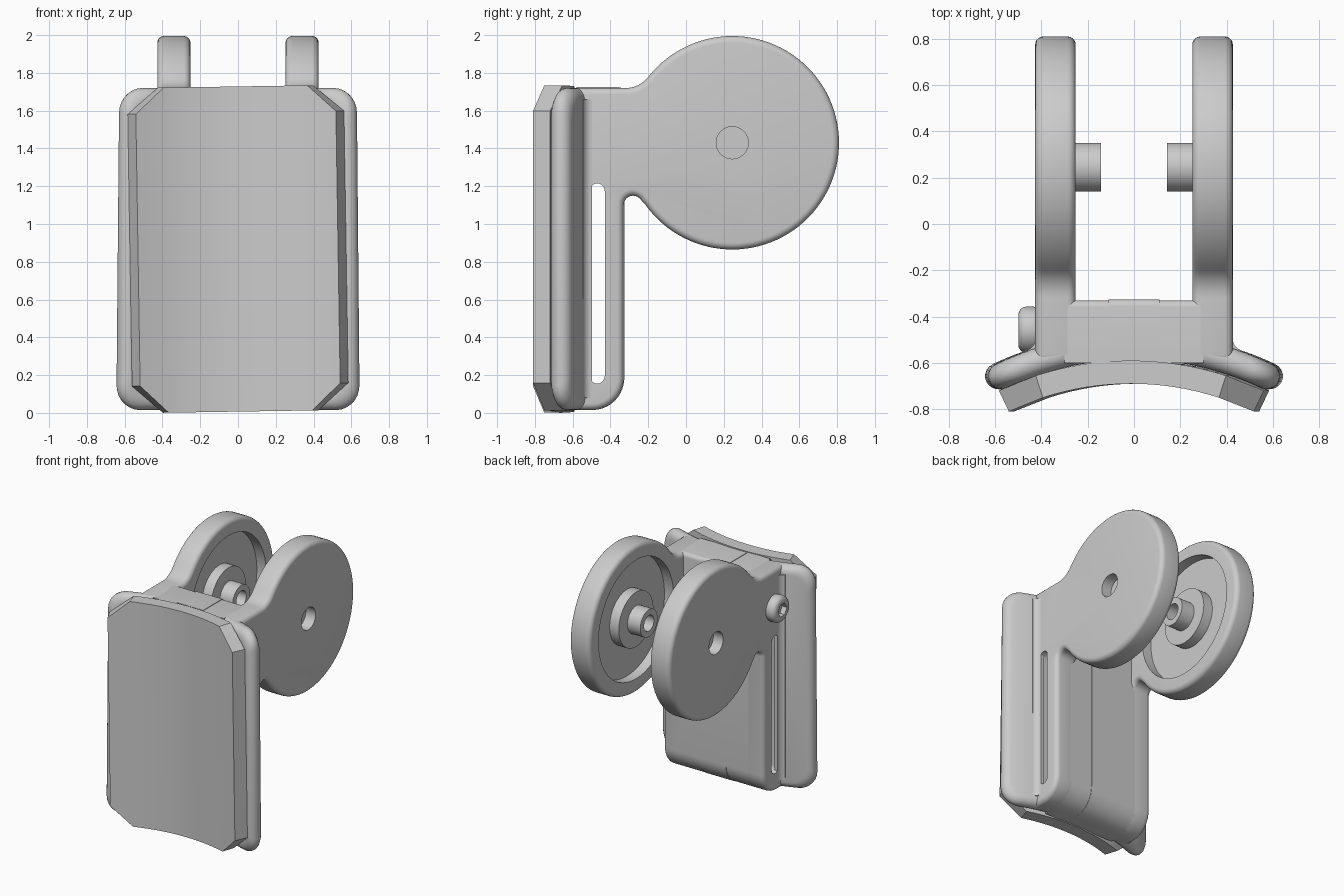
import bpy, bmesh
from math import sin, cos, pi, radians, degrees
from mathutils import Matrix, Vector

cube = bpy.data.objects.get("Cube")
if cube:
    bpy.data.objects.remove(cube, do_unlink=True)

grey = bpy.data.materials.new("plain grey")
grey.use_nodes = True
grey.diffuse_color = (0.6, 0.6, 0.6, 1)
grey.node_tree.nodes["Principled BSDF"].inputs["Base Color"].default_value = (0.6, 0.6, 0.6, 1)

HUB_Y, HUB_Z, HUB_R = 0.245, 1.43, 0.565
ARC_Y = -1.92           # axis of the curved pad
BACK, TOP, BOTTOM = -0.33, 1.72, 0.015


def add_object(name, bm):
    bmesh.ops.recalc_face_normals(bm, faces=bm.faces)
    mesh = bpy.data.meshes.new(name)
    bm.to_mesh(mesh)
    bm.free()
    mesh.materials.append(grey)
    obj = bpy.data.objects.new(name, mesh)
    bpy.context.collection.objects.link(obj)
    return obj


def arc(cx, cy, r, a0, a1, n):
    angles = [radians(a0 + (a1 - a0) * i / n) for i in range(n + 1)]
    return [(cx + r * cos(a), cy + r * sin(a)) for a in angles]


def prism(name, points, offset):
    """Extrude a closed outline of 3D points by an offset."""
    bm = bmesh.new()
    face = bm.faces.new([bm.verts.new(p) for p in points])
    new = bmesh.ops.extrude_face_region(bm, geom=[face])["geom"]
    verts = [v for v in new if isinstance(v, bmesh.types.BMVert)]
    bmesh.ops.translate(bm, verts=verts, vec=offset)
    return add_object(name, bm)


def side_prism(name, points, x0, x1):
    return prism(name, [(x0, y, z) for y, z in points], (x1 - x0, 0, 0))


def side_cylinder(name, y, z, r, x0, x1, n=48):
    return side_prism(name, arc(y, z, r, 0, 360 - 360 / n, n - 1), x0, x1)


def curved_plate(name, layers, taper=0.0):
    """Stack outlines around the pad axis: (radius, [(angle, low z, high z), ...])."""
    bm = bmesh.new()
    rings = []
    for r, columns in layers:
        outline = [(a, lo) for a, lo, hi in columns] + [(a, hi) for a, lo, hi in columns[::-1]]
        rings.append([bm.verts.new((r * sin(radians(a)) * (1 - taper * z),
                                    ARC_Y + r * cos(radians(a)), z)) for a, z in outline])
    n = len(rings[0])
    for a, b in zip(rings, rings[1:]):
        for i in range(n):
            j = (i + 1) % n
            bm.faces.new((a[i], a[j], b[j], b[i]))
    for ring in (rings[0], rings[-1]):
        for i in range(n // 2 - 1):
            bm.faces.new((ring[i], ring[i + 1], ring[n - 2 - i], ring[n - 1 - i]))
    return add_object(name, bm)


def rounded_columns(half, radius, inset):
    """Columns of a rounded rectangle bent round the pad axis."""
    edge, lo, hi = half - degrees(inset / 1.39), BOTTOM + inset, TOP - inset
    corner = []
    for i in range(8):
        t = pi / 2 * i / 7
        dz = radius * (1 - sin(t))
        corner.append((edge - degrees(radius / 1.39) * (1 - cos(t)), lo + dz, hi - dz))
    middle = [(-18 + 36 * i / 16, lo, hi) for i in range(17)]
    return [(-a, z0, z1) for a, z0, z1 in corner] + middle + corner[::-1]


def bevel(obj, width, segments=5):
    mod = obj.modifiers.new("round", 'BEVEL')
    mod.width, mod.segments = width, segments
    mod.limit_method, mod.angle_limit = 'ANGLE', radians(50)
    mod.use_clamp_overlap = False


def cut(obj, cutter):
    mod = obj.modifiers.new("cut", 'BOOLEAN')
    mod.operation, mod.solver, mod.object = 'DIFFERENCE', 'EXACT', cutter
    cutter.hide_render = True


def mirror(obj):
    obj.modifiers.new("mirror", 'MIRROR').use_axis[0] = True


parts = []

# Concave front pad with clipped corners, tilted very slightly
clipped = ([(-25.5, 0.15, 1.59)] + [(-18 + 36 * i / 16, 0.007, 1.728) for i in range(17)]
           + [(25.5, 0.15, 1.59)])
pad = curved_plate("front_pad", [(1.23, clipped), (1.33, clipped)])
pivot = Matrix.Translation(Vector((0, 0, 0.87)))
pad.data.transform(pivot @ Matrix.Rotation(radians(-0.9), 4, 'Y') @ pivot.inverted())
parts.append(pad)

# Flange behind the pad with a fully rounded rim
layers = []
for i in range(11):
    phi = pi * (i / 10 - 0.5)
    layers.append((1.3925 + 0.0575 * sin(phi), rounded_columns(27.3, 0.13, 0.0575 * (1 - cos(phi)))))
flange = curved_plate("flange", layers, taper=0.014)
parts.append(flange)

# Side arms: straight leg, neck and round cheek in one outline
foot = [(-0.6, BOTTOM)] + arc(-0.5, BOTTOM + 0.17, 0.17, 270, 360, 10)
outline = (foot + arc(-0.28, 1.10, 0.05, 180, 32, 10)
           + arc(HUB_Y, HUB_Z, HUB_R, 212, 502, 84)[1:]
           + arc(-0.319, 1.87, 0.15, 322, 270, 8)[1:] + [(-0.6, TOP)])
arm = side_prism("side_arm", outline, 0.252, 0.427)
bevel(arm, 0.035)
parts.append(arm)

# Block joining the arms, with a slim centre strip
block = side_prism("centre_block", foot + arc(BACK - 0.03, TOP - 0.03, 0.03, 0, 90, 5) + [(-0.6, TOP)],
                   -0.3, 0.3)
strip = side_prism("centre_strip", [(y + 0.004, z) for y, z in foot]
                   + arc(BACK - 0.026, TOP - 0.026, 0.03, 0, 90, 5) + [(-0.58, TOP + 0.004)], -0.11, 0.11)
parts += [block, strip]

# Concave fillet between arm and flange
section = [(0.40, -0.497), (0.40, -0.60), (0.455, -0.57)] + arc(0.477, -0.497, 0.05, 251.5, 180, 8)
fillet = prism("flange_fillet", [(x, y, 0.08) for x, y in section], (0, 0, 1.58))
mirror(fillet)
parts.append(fillet)

# Long strap slot through everything
slot = side_prism("slot_cutter", arc(-0.47, 0.195, 0.04, 180, 360, 10) + arc(-0.47, 1.175, 0.04, 0, 180, 10),
                  -1, 1)
for obj in (flange, arm, block, strip):
    cut(obj, slot)

# Cheek recess and outer hole
recess = side_cylinder("recess_cutter", HUB_Y, HUB_Z, 0.455, 0.1, 0.33, 72)
outer_hole = side_cylinder("outer_hole_cutter", HUB_Y, HUB_Z, 0.085, 0.3, 0.6)
cut(arm, recess)
cut(arm, outer_hole)
mirror(arm)

# Collar and bored boss on each inner cheek
collar = side_cylinder("hub_collar", HUB_Y, HUB_Z, 0.21, 0.252, 0.345)
boss = side_cylinder("hub_boss", HUB_Y, HUB_Z, 0.105, 0.143, 0.27)
bore = side_cylinder("bore_cutter", HUB_Y, HUB_Z, 0.06, 0.1, 0.24, 32)
cut(boss, bore)
for obj in (collar, boss):
    mirror(obj)
    parts.append(obj)

# Round screw head with a hex socket on one side
screw = side_cylinder("screw_head", -0.457, 1.435, 0.1, -0.5, -0.4)
bevel(screw, 0.035, 4)
socket = side_cylinder("socket_cutter", -0.457, 1.435, 0.052, -0.6, -0.46, 6)
cut(screw, socket)
parts.append(screw)

# Apply modifiers, drop the cutters and shade
bpy.ops.object.select_all(action='DESELECT')
for obj in parts:
    obj.select_set(True)
bpy.context.view_layer.objects.active = pad
bpy.ops.object.convert(target='MESH')
for cutter in (slot, recess, outer_hole, bore, socket):
    bpy.data.objects.remove(cutter, do_unlink=True)
bpy.ops.object.shade_smooth_by_angle(angle=radians(32))
